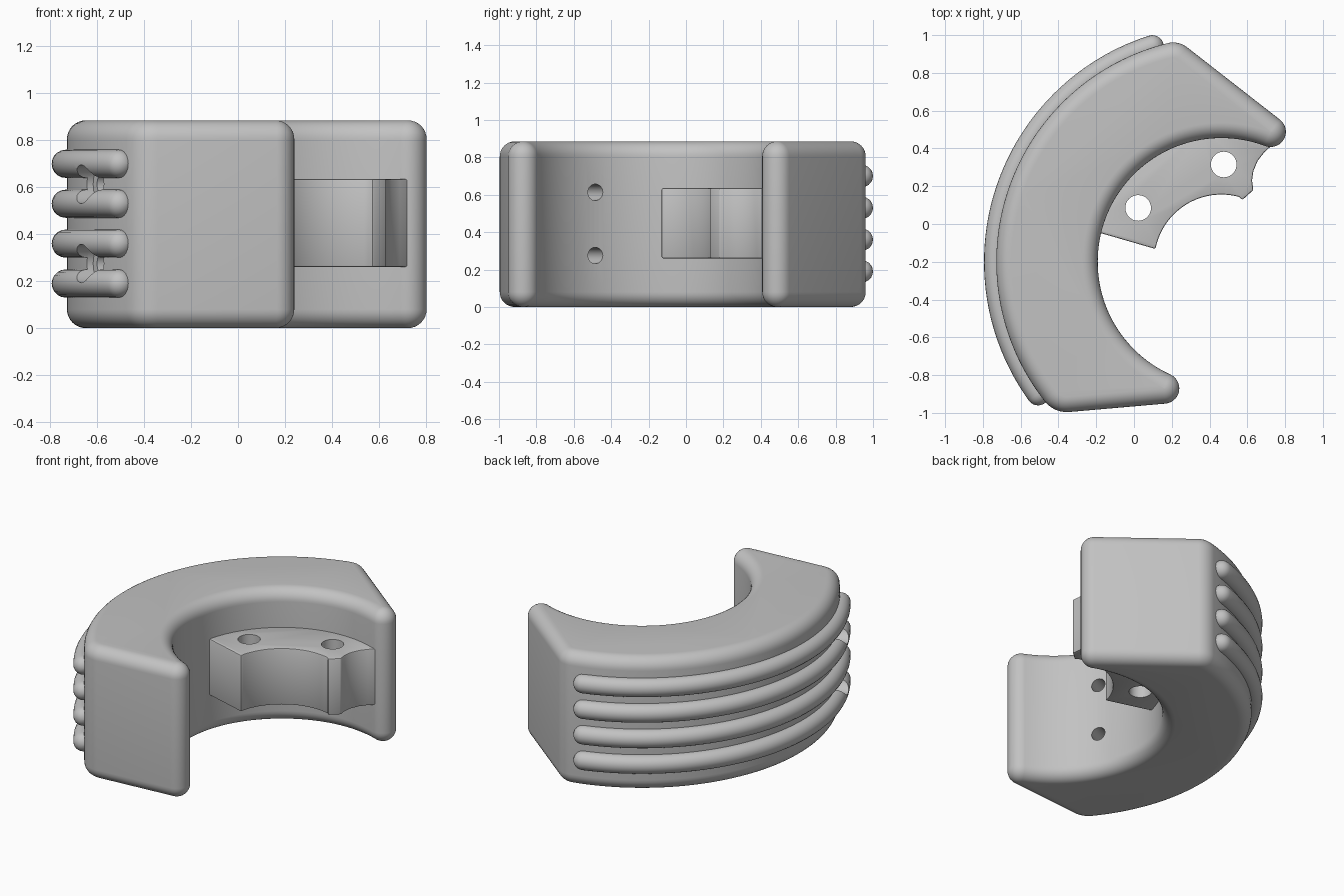
import bpy, bmesh, math
from mathutils import Vector, Matrix

if "Cube" in bpy.data.objects:
    bpy.data.objects.remove(bpy.data.objects["Cube"])

CX, CY = 0.463, -0.2          # centre of all arcs
RI, RO, H = 0.655, 1.192, 0.885
ROUND = 0.08                  # rounding of the top and bottom rims

grey = bpy.data.materials.new("plain grey")
grey.diffuse_color = (0.54, 0.54, 0.54, 1)
grey.use_nodes = True
grey.node_tree.nodes["Principled BSDF"].inputs["Base Color"].default_value = grey.diffuse_color


def polar(r, deg):
    a = math.radians(deg)
    return Vector((CX + r * math.cos(a), CY + r * math.sin(a)))


def make(name, bm):
    bmesh.ops.remove_doubles(bm, verts=bm.verts, dist=1e-4)
    bmesh.ops.recalc_face_normals(bm, faces=bm.faces)
    me = bpy.data.meshes.new(name)
    bm.to_mesh(me)
    bm.free()
    ob = bpy.data.objects.new(name, me)
    bpy.context.collection.objects.link(ob)
    me.materials.append(grey)
    return ob


def loft(name, rings):
    """Skin closed rings of points and cap both ends."""
    bm = bmesh.new()
    vs = [[bm.verts.new(p) for p in ring] for ring in rings]
    n = len(vs[0])
    for a, b in zip(vs, vs[1:]):
        for i in range(n):
            j = (i + 1) % n
            bm.faces.new((a[i], a[j], b[j], b[i]))
    bm.faces.new(vs[0])
    bm.faces.new(vs[-1])
    return make(name, bm)


def apply(ob, kind, **settings):
    mod = ob.modifiers.new(kind.title(), kind)
    for k, v in settings.items():
        setattr(mod, k, v)
    bpy.context.view_layer.objects.active = ob
    bpy.ops.object.modifier_apply(modifier=mod.name)


def cut(ob, cutters):
    for c in cutters:
        apply(ob, 'BOOLEAN', operation='DIFFERENCE', solver='EXACT', object=c)


def smooth(ob):
    bpy.ops.object.select_all(action='DESELECT')
    ob.select_set(True)
    bpy.context.view_layer.objects.active = ob
    bpy.ops.object.shade_smooth_by_angle(angle=math.radians(35))


def cylinder(name, r, p, q):
    """Cutting cylinder from point p to point q."""
    d = q - p
    bm = bmesh.new()
    mat = Matrix.Translation((p + q) / 2) @ d.to_track_quat('Z', 'Y').to_matrix().to_4x4()
    bmesh.ops.create_cone(bm, cap_ends=True, segments=32, radius1=r, radius2=r,
                          depth=d.length, matrix=mat)
    ob = make(name, bm)
    ob.hide_render = True
    return ob


# Body: C-shaped outline made of arcs, each stored as centre, radius, angles, steps
def tangent(c1, r1, c2, r2, side):
    """Angle of the normal of the line touching two circles."""
    d = c2 - c1
    return math.degrees(math.atan2(d.y, d.x) + side * math.acos((r1 - r2) / d.length))


A1, A2, T1, T2 = 103.8, 218.3, 69.3, 245.6   # angles of outer corners and inner tips
FA, FB, FT = 0.12, 0.15, 0.081               # corner radii
pa, pb = polar(RO - FA, A1), polar(RO - FB, A2)
t1, t2 = polar(RI + FT, T1), polar(RI + FT, T2)
n1 = tangent(pa, FA, t1, FT, 1)
n2 = tangent(pb, FB, t2, FT, -1) + 360
centre = Vector((CX, CY))
arcs = [(centre, RO, A1, A2, 64), (pb, FB, A2, n2, 10),
        (t2, FT, n2, T2 + 180, 14), (centre, -RI, T2 + 180, T1 + 180, 72),
        (t1, FT, T1 + 180, n1 + 360, 14), (pa, FA, n1, A1, 10)]


def outline(inset, z):
    pts = []
    for c, r, a, b, steps in arcs:
        for i in range(steps + 1):
            t = math.radians(a + (b - a) * (i + 0.02) / (steps + 0.04))
            pts.append((c.x + (r - inset) * math.cos(t),
                        c.y + (r - inset) * math.sin(t), z))
    return pts


rims = []
for i in range(9):
    t = math.pi / 2 * i / 8
    rims.append((ROUND * (1 - math.sin(t)), ROUND * (1 - math.cos(t))))
levels = rims + [(o, H - z) for o, z in reversed(rims)]
body = loft("body", [outline(o, z) for o, z in levels])


# Ribs: four round-ended bars following the outer wall
def rib_ring(angle, shift, rad, z0):
    p, a = polar(1.197, angle), math.radians(angle)
    out = []
    for i in range(20):
        t = 2 * math.pi * i / 20
        d = rad * math.cos(t)
        out.append((p.x + d * math.cos(a) - shift * math.sin(a),
                    p.y + d * math.sin(a) + shift * math.cos(a),
                    z0 + rad * math.sin(t)))
    return out


ribs = []
R_RIB, S0, S1 = 0.06, 107.8, 215.8
caps = [math.pi / 2 * i / 6 for i in range(6)]
for k in range(4):
    z0 = 0.19 + 0.17 * k
    tube = [rib_ring(S0, -R_RIB * math.cos(t), max(R_RIB * math.sin(t), 0.002), z0)
            for t in caps]
    tube += [rib_ring(S0 + (S1 - S0) * i / 64, 0, R_RIB, z0) for i in range(65)]
    tube += [rib_ring(S1, R_RIB * math.cos(t), max(R_RIB * math.sin(t), 0.002), z0)
             for t in reversed(caps)]
    ribs.append(loft("rib_%d" % (k + 1), tube))

# Screw holes: radial, through the wall, widened where they leave between the ribs
bores = []
for z in (0.275, 0.613):
    pts = [polar(d, 205.8).to_3d() + Vector((0, 0, z)) for d in (0.5, 1.4, 1.16)]
    bores.append(cylinder("screw_hole_cutter", 0.044, pts[0], pts[1]))
    bores.append(cylinder("screw_head_cutter", 0.082, pts[2], pts[1]))
cut(body, bores)
for i, rib in enumerate(ribs):
    cut(rib, bores[:2] if i < 2 else bores[2:])

# Bracket: notched block on the inner wall with two upright holes
edge = [Vector((0.573, 0.127))]
edge += [polar(0.356, 75 + (169 - 75) * i / 28) for i in range(29)]
edge += [Vector((-0.17, -0.05)), Vector((-0.27, -0.02))]
edge += [polar(0.72, 165 - (165 - 71) * i / 24) for i in range(25)]
edge += [Vector(p) for p in ((0.74, 0.425), (0.69, 0.38), (0.655, 0.335),
                             (0.632, 0.28), (0.625, 0.23), (0.632, 0.18))]
bracket = loft("bracket", [[(p.x, p.y, z) for p in edge] for z in (0.26, 0.635)])
apply(bracket, 'BEVEL', width=0.008, segments=2, limit_method='ANGLE',
      angle_limit=math.radians(50))
pins = [cylinder("bracket_hole_cutter", 0.068, Vector((x, y, 0.1)), Vector((x, y, 0.8)))
        for x, y in ((0.022, 0.085), (0.475, 0.315))]
cut(bracket, pins)

for ob in [body, bracket] + ribs:
    smooth(ob)
for c in bores + pins:
    bpy.data.objects.remove(c)
